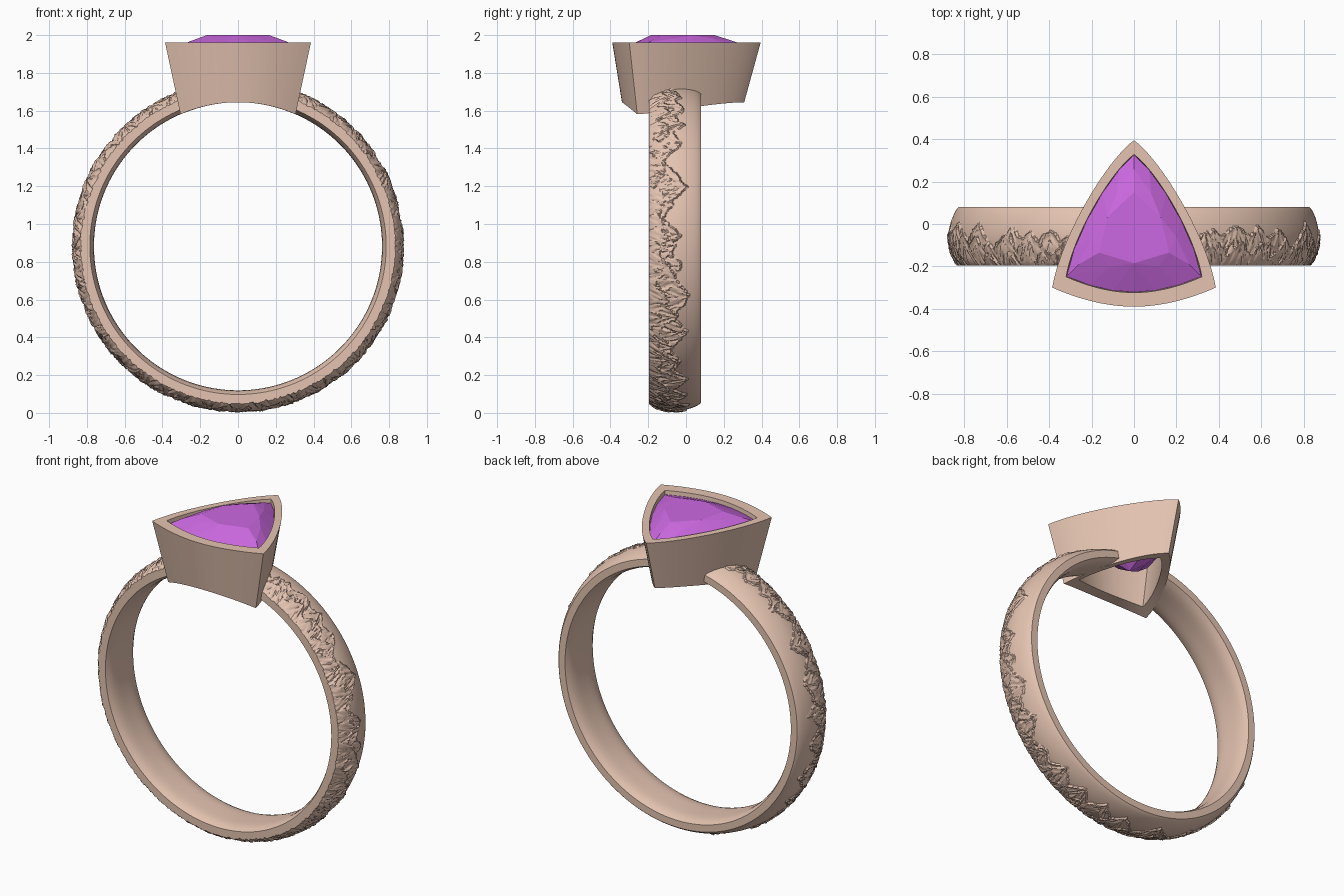
import bpy, bmesh, math, random
from mathutils import Vector, noise

if "Cube" in bpy.data.objects:
    bpy.data.objects.remove(bpy.data.objects["Cube"])

random.seed(7)
ZC, R_IN = 0.882, 0.7625          # finger hole centre height and radius
TOP = 1.96                        # bezel rim height


def material(name, rgb):
    m = bpy.data.materials.new(name)
    m.diffuse_color = (*rgb, 1)
    m.use_nodes = True
    m.node_tree.nodes["Principled BSDF"].inputs["Base Color"].default_value = m.diffuse_color
    return m


def finish(name, bm, mat, smooth=None):
    bmesh.ops.recalc_face_normals(bm, faces=bm.faces[:])
    me = bpy.data.meshes.new(name)
    bm.to_mesh(me)
    bm.free()
    ob = bpy.data.objects.new(name, me)
    bpy.context.collection.objects.link(ob)
    me.materials.append(mat)
    if smooth:
        bpy.ops.object.select_all(action='DESELECT')
        ob.select_set(True)
        bpy.context.view_layer.objects.active = ob
        bpy.ops.object.shade_smooth_by_angle(angle=math.radians(smooth))
    return ob


def bezier(p, n):
    a, b, c, d = [Vector(q) for q in p]
    return [a*(1-t)**3 + 3*b*t*(1-t)**2 + 3*c*t*t*(1-t) + d*t**3
            for t in (i/n for i in range(n))]


gold = material("rose_gold", (0.78, 0.55, 0.44))
violet = material("violet_gem", (0.60, 0.14, 0.75))

# Rounded-triangle outline shared by bezel and gem
side = bezier([(0, .395), (.13, .30), (.345, -.06), (.386, -.30)], 20)
base = bezier([(.386, -.30), (.25, -.36), (.12, -.39), (0, -.39)], 12)
half = side + base
outline = half + [Vector((0, -.39))] + [Vector((-p.x, p.y)) for p in half[:0:-1]]


def taper(z):                     # scale and y shift of the bezel at a height
    k = (TOP - z) / 0.36
    return 1 - 0.2*k, -0.02*k


# Bezel: outer wall, rim, gem seat and inner wall, with the bottom curved to the finger hole
def ring(bm, scale, z):
    return [bm.verts.new((p.x*scale, p.y*scale, z)) for p in outline]


def bottom_ring(bm, shrink):
    vs = []
    for p in outline:
        z = 1.62
        for _ in range(6):
            s, dy = taper(z)
            x = p.x*(s - shrink)
            z = ZC + math.sqrt(R_IN**2 - x*x)
        vs.append(bm.verts.new((x, p.y*(s - shrink) + dy, z)))
    return vs


bm = bmesh.new()
loops = [bottom_ring(bm, 0), ring(bm, 1, TOP), ring(bm, .83, TOP),
         ring(bm, .82, 1.915), ring(bm, .74, 1.89), bottom_ring(bm, .19)]
n = len(outline)
for a, b in zip(loops, loops[1:] + loops[:1]):
    for i in range(n):
        j = (i+1) % n
        bm.faces.new((a[i], a[j], b[j], b[i]))
finish("bezel", bm, gold, 30)

# Gem: faceted trillion from the hull of girdle, crown, table and culet points
bm = bmesh.new()
for i, p in enumerate(outline):
    if i % 4 == 0:
        for z in (1.915, 1.935):
            bm.verts.new((p.x*.825, p.y*.825, z))
for k in range(3):
    a = math.pi/2 + k*2*math.pi/3
    for da, r, z in ((0, .19, 2.0), (math.pi/3, .145, 2.0), (.42, .2, 1.982), (-.42, .2, 1.982),
                     (0, .30, 1.965), (math.pi/3, .10, 1.74), (0, .15, 1.76)):
        bm.verts.new((r*math.cos(a+da), r*math.sin(a+da) - .04, z))
bm.verts.new((0, -.04, 1.68))
hull = bmesh.ops.convex_hull(bm, input=bm.verts[:])
bmesh.ops.delete(bm, geom=[v for v in bm.verts if not v.link_faces], context='VERTS')
finish("gem", bm, violet)

# Mountain ranges: three overlapping layers of peaks along the band
ranges = []
for spacing, low, high in ((.21, -.03, .03), (.17, -.09, -.03), (.15, -.15, -.08)):
    peaks, s = [], 0.0
    while s < 5.6:
        peaks.append((s, random.uniform(low, high), random.uniform(.65, 1.1)))
        s += spacing*random.uniform(.55, 1.3)
    ranges.append(peaks)


def layer_tops(s):                # skyline of each layer at arc position s
    tops = []
    for k, peaks in enumerate(ranges):
        jag = .014*noise.noise((s*30, k*5.3, 0)) + .007*noise.noise((s*80, k*3.1, 4))
        tops.append(max((h - m*abs(s-c) + jag, c) for c, h, m in peaks if abs(s-c) < .4))
    return tops


def relief(s, y, tops):
    for k in (2, 1, 0):           # nearest layer first
        top, c = tops[k]
        d = top - y
        if d > 0:
            sgn = 1 if s > c else -1
            q = (s - c) - sgn*.6*d
            ridge = 1 - 2*abs(noise.noise((q*38, y*9, k*7 + c*3)))
            fine = noise.noise((q*85, y*22, k*4 + 9))
            rim = max(0, 1 - d/.02)
            return .001 + .007*ridge + .003*fine + .005*rim - .002*(sgn > 0)
    return 0.0


# Band: convex outside with relief, comfort-fit inside, ends buried in the bezel walls
NT, NO, NI = 960, 46, 12
YC, HW = -.0575, .1375
section = [(-1 + 2*i/NO, True) for i in range(NO+1)] + [(1 - 2*i/NI, False) for i in range(NI+1)]
S, DY = taper(1.69)


def start_angle(y):
    pts = [(p.x*S, p.y*S + DY) for p in half]
    for (x0, y0), (x1, y1) in zip(pts, pts[1:]):
        if y1 <= y <= y0:
            x = x0 + (x1-x0)*(y0-y)/(y0-y1)
            return math.asin((x - .035)/.82)


starts = [start_angle(YC + HW*u) for u, _ in section]
bm = bmesh.new()
rows = []
for i in range(NT+1):
    f = i/NT
    row = []
    cache = {}
    for (u, outer), t0 in zip(section, starts):
        t = t0 + (2*math.pi - 2*t0)*f
        y = YC + HW*u
        if outer:
            r = .834 + .037*(1 - u*u) - .006*u**12
            if y < .06:
                r += relief(t*.87, y, layer_tops(t*.87) if i in (0, NT) or f < .12 or f > .88
                            else cache.setdefault(round(t, 4), None) or layer_tops(t*.87))
        else:
            r = R_IN + .022*u**4
        row.append(bm.verts.new((r*math.sin(t), y, ZC + r*math.cos(t))))
    rows.append(row)
m = len(section)
for a, b in zip(rows, rows[1:]):
    for i in range(m):
        j = (i+1) % m
        bm.faces.new((a[i], a[j], b[j], b[i]))
bm.faces.new(rows[0])
bm.faces.new(rows[-1])
finish("mountain_band", bm, gold, 35)
